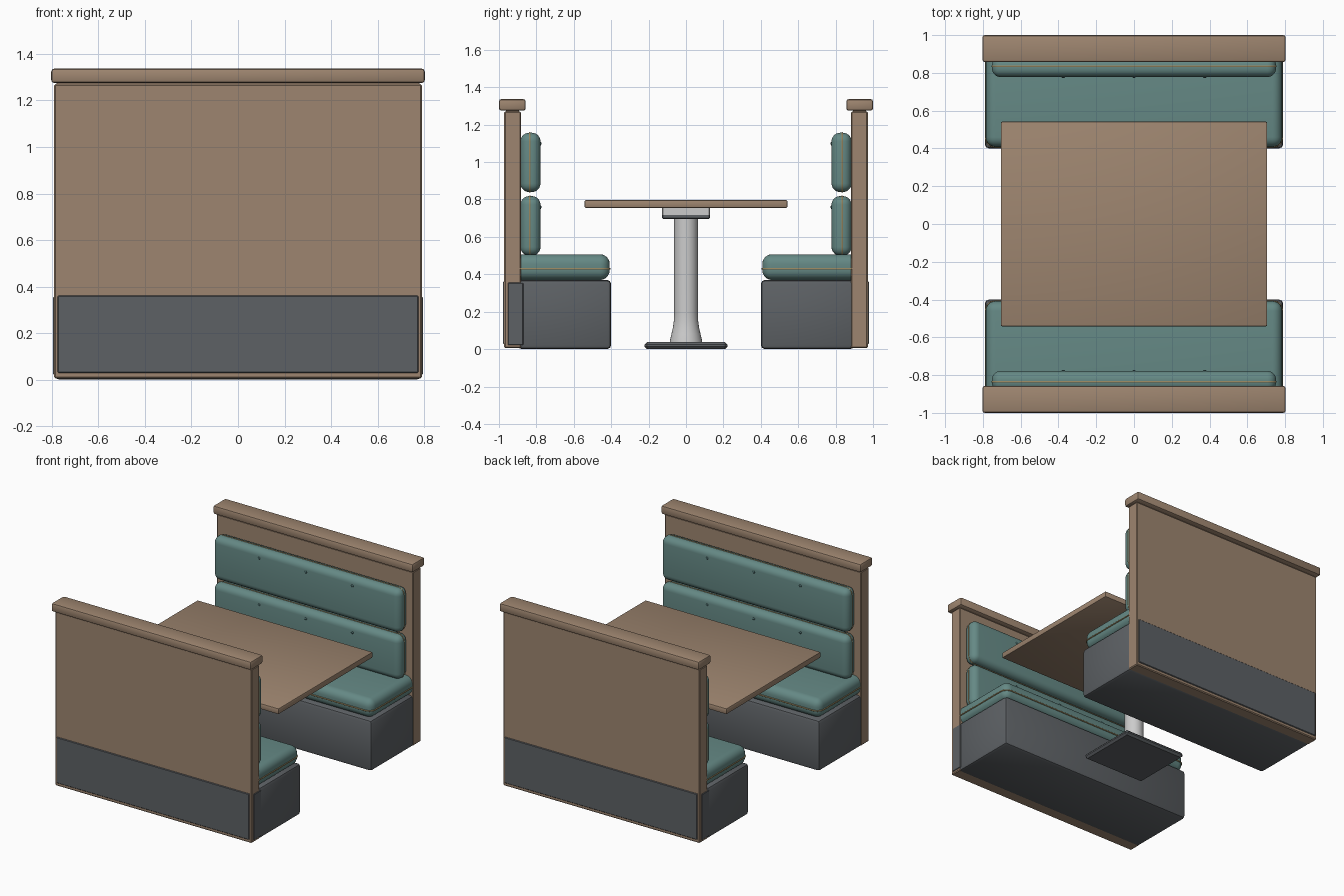
import bpy, bmesh, math
from mathutils import Vector

if "Cube" in bpy.data.objects:
    bpy.data.objects.remove(bpy.data.objects["Cube"])


def material(name, rgb):
    m = bpy.data.materials.new(name)
    m.diffuse_color = (*rgb, 1)
    m.use_nodes = True
    m.node_tree.nodes["Principled BSDF"].inputs["Base Color"].default_value = m.diffuse_color
    return m


WOOD = material("wood", (0.34, 0.235, 0.16))
VINYL = material("vinyl", (0.13, 0.25, 0.235))
DARK = material("dark_laminate", (0.11, 0.12, 0.13))
PIPING = material("piping", (0.33, 0.25, 0.12))
BUTTON = material("button", (0.06, 0.13, 0.13))
STEEL = material("steel", (0.6, 0.61, 0.63))


def finish(name, bm, mat):
    me = bpy.data.meshes.new(name)
    bmesh.ops.recalc_face_normals(bm, faces=bm.faces)
    bm.to_mesh(me)
    bm.free()
    ob = bpy.data.objects.new(name, me)
    bpy.context.collection.objects.link(ob)
    me.materials.append(mat)
    bpy.ops.object.select_all(action='DESELECT')
    ob.select_set(True)
    bpy.context.view_layer.objects.active = ob
    bpy.ops.object.shade_smooth_by_angle(angle=math.radians(35))
    return ob


def box(name, lo, hi, mat, bevel=0.004, segs=1):
    """Bevelled box between two corners."""
    bm = bmesh.new()
    bmesh.ops.create_cube(bm, size=1)
    lo, hi = Vector(lo), Vector(hi)
    for v in bm.verts:
        v.co = (lo + hi) / 2 + v.co * (hi - lo)
    bmesh.ops.bevel(bm, geom=bm.edges[:], offset=bevel, segments=segs,
                    profile=0.5, affect='EDGES')
    return finish(name, bm, mat)


def ring(name, centre, u, v, hu, hv, r, mat):
    """Piping cord: a rounded rectangle in the plane of u and v."""
    pts = []
    for k in range(4):
        sx, sy = [(1, 1), (-1, 1), (-1, -1), (1, -1)][k]
        for i in range(6):
            a = math.pi / 2 * (k + i / 5)
            pts.append(Vector(centre) + Vector(u) * (sx * (hu - r) + r * math.cos(a))
                       + Vector(v) * (sy * (hv - r) + r * math.sin(a)))
    cu = bpy.data.curves.new(name, 'CURVE')
    cu.dimensions = '3D'
    sp = cu.splines.new('POLY')
    sp.points.add(len(pts) - 1)
    for p, co in zip(sp.points, pts):
        p.co = (*co, 1)
    sp.use_cyclic_u = True
    cu.bevel_depth = 0.005
    cu.bevel_resolution = 2
    cu.materials.append(mat)
    ob = bpy.data.objects.new(name, cu)
    bpy.context.collection.objects.link(ob)
    return ob


def button(name, x, y, z):
    bm = bmesh.new()
    bmesh.ops.create_uvsphere(bm, u_segments=12, v_segments=8, radius=0.009)
    for v in bm.verts:
        v.co = Vector((x, y, z)) + Vector((v.co.x, v.co.y * 0.6, v.co.z))
    return finish(name, bm, BUTTON)


def lathe(name, profile, mat, n=32):
    """Surface of revolution about z from (radius, z) points, with end caps."""
    bm = bmesh.new()
    loops = [[bm.verts.new((r * math.cos(2 * math.pi * i / n),
                            r * math.sin(2 * math.pi * i / n), z)) for i in range(n)]
             for r, z in profile]
    for a, b in zip(loops, loops[1:]):
        for i in range(n):
            bm.faces.new((a[i], a[(i + 1) % n], b[(i + 1) % n], b[i]))
    bm.faces.new(loops[0])
    bm.faces.new(loops[-1])
    return finish(name, bm, mat)


# front bench: wooden back with cap rail
bench = [
    box("back_panel", (-0.79, -0.972, 0.005), (0.79, -0.882, 1.27), WOOD, 0.006),
    box("cap_neck", (-0.78, -0.962, 1.26), (0.78, -0.892, 1.29), WOOD, 0.003),
    box("cap_rail", (-0.803, -1.0, 1.275), (0.803, -0.857, 1.337), WOOD, 0.013, 2),
    # laminate base and kick plates
    box("bench_base", (-0.79, -0.9, 0.0), (0.79, -0.40, 0.37), DARK, 0.022, 2),
    box("rear_kick_plate", (-0.775, -0.978, 0.028), (0.775, -0.96, 0.362), DARK, 0.004),
    box("side_kick_plate", (0.775, -0.953, 0.022), (0.795, -0.87, 0.355), DARK, 0.003),
    # seat cushion with piping
    box("seat_cushion", (-0.785, -0.95, 0.37), (0.785, -0.408, 0.507), VINYL, 0.052, 6),
    ring("seat_piping", (0, -0.679, 0.43), (1, 0, 0), (0, 1, 0), 0.785, 0.271, 0.05, PIPING),
]
# two back cushions with piping and buttons
for label, z0, z1 in (("lower", 0.5, 0.818), ("upper", 0.84, 1.157)):
    zc = (z0 + z1) / 2
    bench.append(box(label + "_back_cushion", (-0.752, -0.885, z0), (0.752, -0.778, z1),
                     VINYL, 0.046, 6))
    bench.append(ring(label + "_back_piping", (0, -0.835, zc), (1, 0, 0), (0, 0, 1),
                      0.75, (z1 - z0) / 2 - 0.002, 0.045, PIPING))
    for i in (-1, 0, 1):
        bench.append(button(label + "_back_button", i * 0.375, -0.778, zc + 0.1))

# back bench: the same parts turned half way round
for ob in bench:
    twin = ob.copy()
    twin.name = "back_bench_" + ob.name
    twin.rotation_euler.z = math.pi
    bpy.context.collection.objects.link(twin)
    ob.name = "front_bench_" + ob.name

# table
box("table_top", (-0.705, -0.542, 0.755), (0.705, 0.542, 0.797), WOOD, 0.007, 2)
box("table_mount", (-0.15, -0.127, 0.715), (0.15, 0.127, 0.757), STEEL, 0.003)
box("table_mount_lower", (-0.15, -0.127, 0.697), (0.15, 0.127, 0.72), DARK, 0.004)
lathe("table_column", [(0.088, 0.03), (0.085, 0.05), (0.078, 0.08), (0.07, 0.115),
                       (0.065, 0.15), (0.063, 0.19), (0.063, 0.71)], STEEL)
box("table_foot", (-0.25, -0.222, 0.0), (0.25, 0.222, 0.038), DARK, 0.014)
